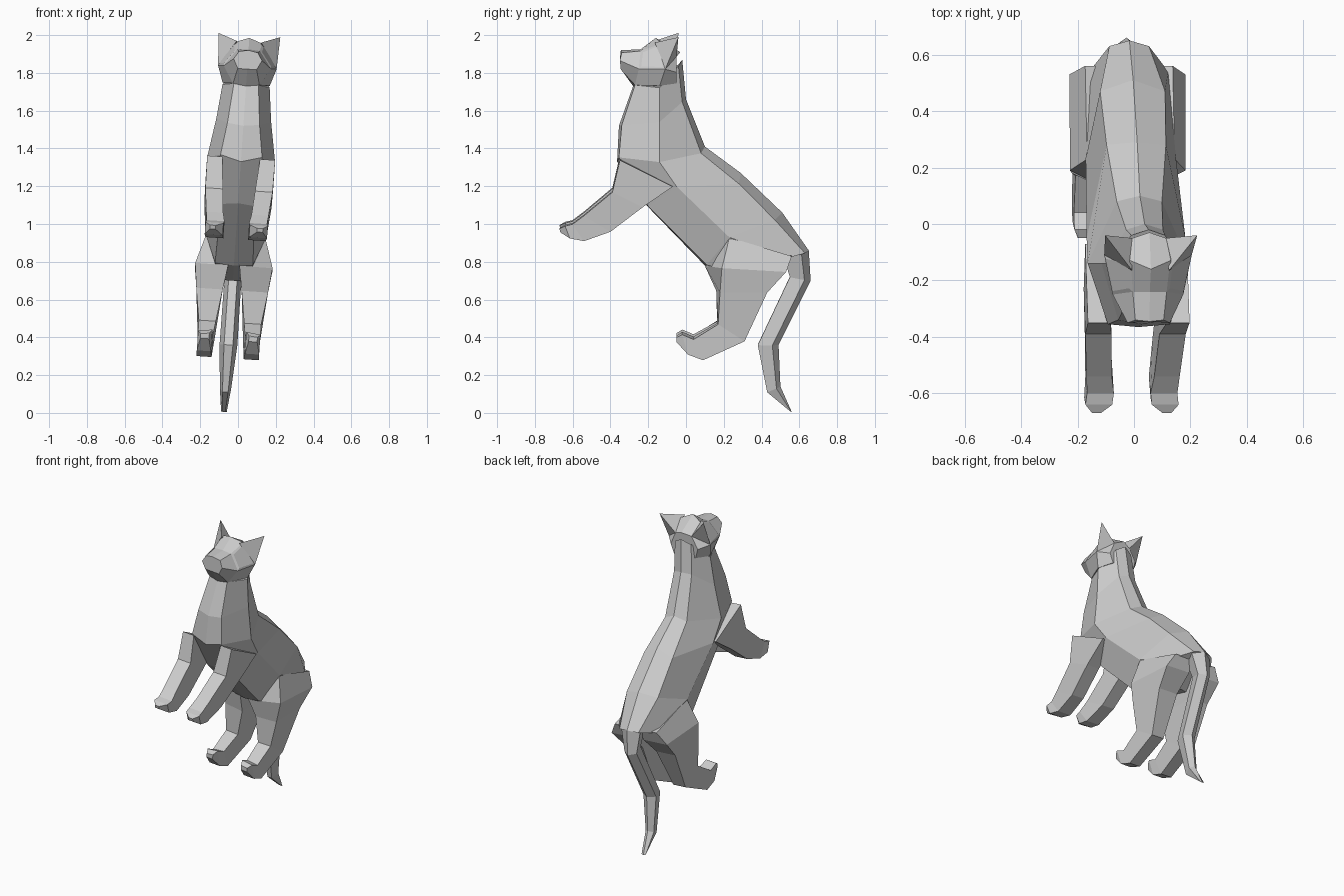
import bpy, bmesh
from mathutils import Vector

fur = bpy.data.materials.new("grey_fur")
fur.diffuse_color = (0.6, 0.6, 0.6, 1)


def lean(co):
    # whole animal leans a few degrees sideways
    x, y, z = co
    return Vector((x + 0.068 * z - 0.075, y, z - 0.068 * x))


def finish(name, bm):
    bmesh.ops.recalc_face_normals(bm, faces=bm.faces)
    for v in bm.verts:
        v.co = lean(v.co)
    me = bpy.data.meshes.new(name)
    bm.to_mesh(me)
    bm.free()
    me.materials.append(fur)
    ob = bpy.data.objects.new(name, me)
    bpy.context.collection.objects.link(ob)
    return ob


def loft(rings):
    # skin closed rings of points and cap both ends
    bm = bmesh.new()
    vs = [[bm.verts.new(p) for p in r] for r in rings]
    n = len(vs[0])
    for a, b in zip(vs, vs[1:]):
        for i in range(n):
            j = (i + 1) % n
            bm.faces.new((a[i], a[j], b[j], b[i]))
    bm.faces.new(vs[0])
    bm.faces.new(vs[-1][::-1])
    return bm


def symmetric(half):
    # half ring from top centre to bottom centre -> full ring
    return half + [(-x, y, z) for x, y, z in half[-2:0:-1]]


# torso: back ridge, back edge, flank, belly edge, belly centre
torso = [
    [(0, -.02, 1.87), (.06, -.04, 1.84), (.125, -.14, 1.73), (.065, -.27, 1.74), (0, -.28, 1.73)],
    [(0, 0, 1.66), (.065, -.02, 1.65), (.145, -.14, 1.55), (.085, -.34, 1.53), (0, -.355, 1.52)],
    [(0, .10, 1.41), (.08, .08, 1.38), (.18, -.14, 1.34), (.11, -.355, 1.36), (0, -.365, 1.33)],
    [(0, .29, 1.27), (.105, .28, 1.22), (.175, -.05, 1.21), (.09, -.20, 1.10), (0, -.22, 1.11)],
    [(0, .51, 1.06), (.115, .47, 1.03), (.16, .23, .94), (.10, .11, .79), (0, .10, .78)],
    [(0, .65, .86), (.07, .63, .85), (.14, .54, .83), (.09, .40, .70), (0, .42, .70)],
]
finish("torso", loft([symmetric(r) for r in torso]))

# head: crown, brow, cheek, jaw, throat
head = [
    [(0, -.03, 1.91), (.06, -.05, 1.89), (.10, -.05, 1.81), (.08, -.05, 1.75), (0, -.05, 1.75)],
    [(0, -.16, 1.985), (.07, -.13, 1.96), (.155, -.11, 1.83), (.125, -.14, 1.74), (0, -.14, 1.73)],
    [(0, -.24, 1.925), (.06, -.24, 1.92), (.125, -.25, 1.83), (.07, -.27, 1.74), (0, -.28, 1.73)],
    [(0, -.345, 1.92), (.05, -.34, 1.91), (.075, -.35, 1.87), (.05, -.345, 1.82), (0, -.345, 1.82)],
]
bm = loft([symmetric(r) for r in head])
bmesh.ops.recalc_face_normals(bm, faces=bm.faces)
# eyes: inset faces between brow and cheek
eyes = [f for f in bm.faces if len(f.verts) == 4 and f.normal.z > 0.1
        and -.23 < f.calc_center_median().y < -.15 and abs(f.calc_center_median().x) > .06]
bmesh.ops.inset_individual(bm, faces=eyes, thickness=.018, depth=.004)
finish("head", bm)

for side, label in ((1, "right"), (-1, "left")):
    # pointed ears
    bm = bmesh.new()
    pts = [(.163, -.04, 2.0), (.065, -.165, 1.965), (.155, -.11, 1.83), (.06, -.05, 1.89)]
    v = [bm.verts.new((side * x, y, z)) for x, y, z in pts]
    for f in ((0, 1, 2), (0, 2, 3), (0, 3, 1), (1, 3, 2)):
        bm.faces.new([v[i] for i in f])
    finish(label + "_ear", bm)

    # front leg: top (y, z), underside (y, z), inner x, outer x
    front = [
        ((-.35, 1.35), (-.07, 1.21), .10, .18),
        ((-.39, 1.18), (-.23, 1.10), .085, .178),
        ((-.54, 1.055), (-.40, .97), .075, .165),
        ((-.60, 1.01), (-.54, .92), .065, .16),
        ((-.64, 1.0), (-.615, .935), .07, .165),
        ((-.67, .985), (-.665, .965), .11, .14),
    ]
    rings = [[(side * a, *t), (side * b, *t), (side * b, *u), (side * a, *u)] for t, u, a, b in front]
    finish(label + "_front_leg", loft(rings))

    # hind leg: inner front, outer front, rear (y, z), inner x, outer x
    hind = [
        ((.14, .90), (.23, .94), (.56, .84), .03, .155),
        ((.10, .78), (.19, .78), (.53, .76), .03, .205),
        ((.16, .65), (.18, .65), (.43, .65), .05, .19),
        ((.165, .48), (.17, .48), (.31, .39), .075, .165),
        ((.04, .41), (.04, .40), (.09, .29), .085, .165),
        ((-.02, .435), (-.02, .425), (.01, .32), .09, .165),
        ((-.05, .415), (-.05, .41), (-.05, .385), .105, .15),
    ]
    rings = [[(side * a, *p), (side * b, *q), (side * b, *r), (side * a, *r)] for p, q, r, a, b in hind]
    finish(label + "_hind_leg", loft(rings))

# tail: back ridge (y, z), front (y, z), half width
tail = [
    ((.65, .86), (.52, .82), .07),
    ((.66, .70), (.55, .72), .045),
    ((.49, .36), (.38, .36), .047),
    ((.50, .14), (.43, .11), .03),
    ((.56, .005), (.55, .01), .015),
]
rings = []
for (by, bz), (fy, fz), w in tail:
    my, mz = by * .7 + fy * .3, bz * .7 + fz * .3
    rings.append([(0, by, bz), (w, my, mz), (w * .5, fy, fz), (-w * .5, fy, fz), (-w, my, mz)])
finish("tail", loft(rings))
